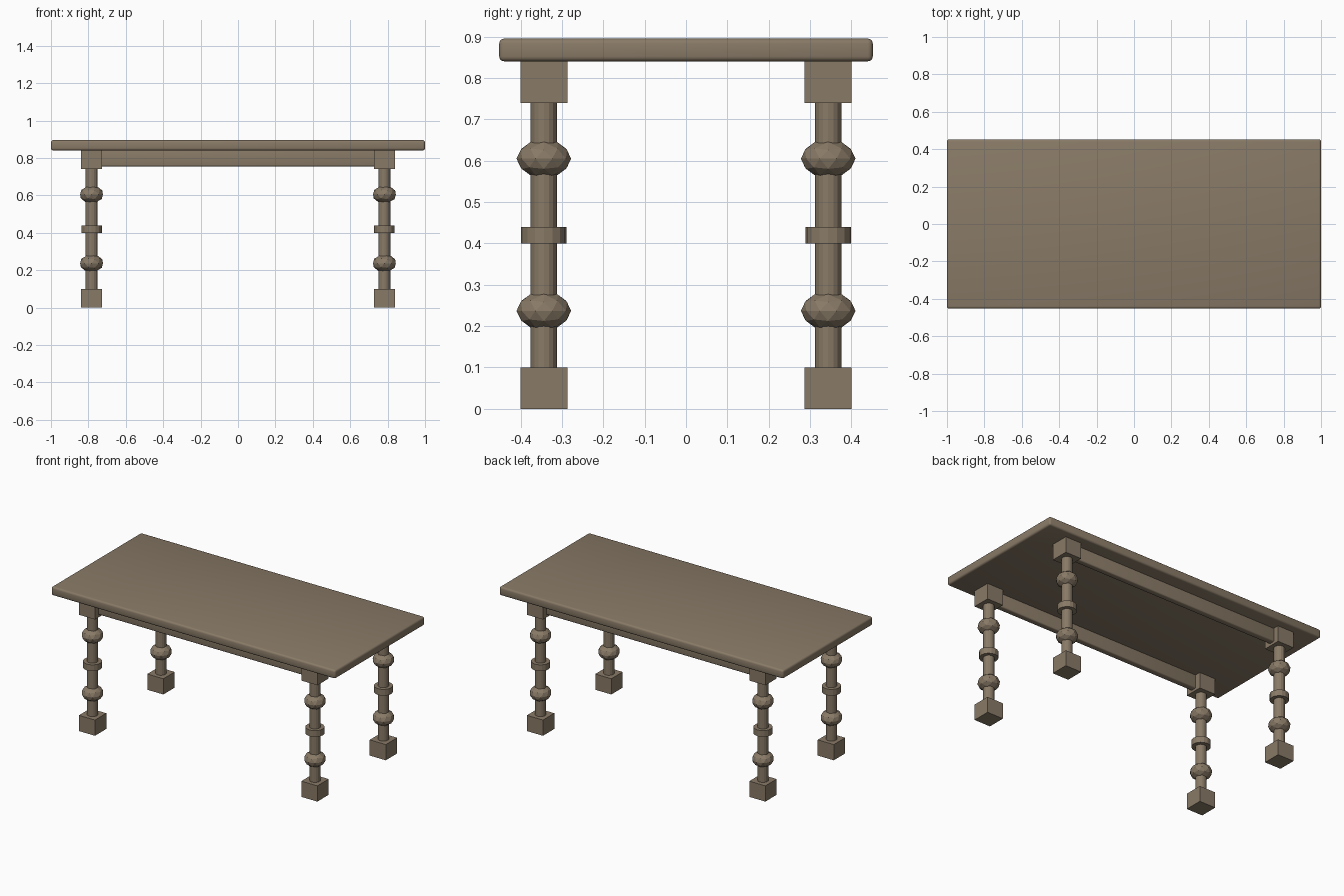
import bpy, math

if "Cube" in bpy.data.objects:
    bpy.data.objects.remove(bpy.data.objects["Cube"])

wood = bpy.data.materials.new("weathered wood")
wood.diffuse_color = (0.25, 0.195, 0.135, 1)
wood.use_nodes = True
wood.node_tree.nodes["Principled BSDF"].inputs["Base Color"].default_value = wood.diffuse_color

LEG_X, LEG_Y = 0.783, 0.344


def finish(name):
    o = bpy.context.object
    o.name = name
    o.data.materials.append(wood)
    return o


def box(name, loc, size, bevel=0):
    bpy.ops.mesh.primitive_cube_add(size=1, location=loc)
    o = finish(name)
    o.scale = size
    bpy.ops.object.transform_apply(location=False, rotation=False, scale=True)
    if bevel:
        m = o.modifiers.new("rounded edges", 'BEVEL')
        m.width = bevel
        m.segments = 3
        bpy.ops.object.shade_smooth()
    return o


def cylinder(name, x, y, r, z0, z1):
    bpy.ops.mesh.primitive_cylinder_add(vertices=16, radius=r, depth=z1 - z0,
                                        location=(x, y, (z0 + z1) / 2))
    finish(name)
    bpy.ops.object.shade_flat()


def ball(name, x, y, z):
    bpy.ops.mesh.primitive_ico_sphere_add(subdivisions=2, radius=0.066, location=(x, y, z))
    finish(name).scale = (0.97, 1, 0.71)


# table top
box("table_top", (0, 0, 0.868), (2.0, 0.904, 0.055), 0.012)

# turned legs with square blocks at both ends
for sy, yn in ((-1, "front"), (1, "back")):
    for sx, xn in ((-1, "left"), (1, "right")):
        x, y, n = sx * LEG_X, sy * LEG_Y, f"{yn}_{xn}_leg_"
        box(n + "foot", (x, y, 0.05), (0.113, 0.114, 0.1))
        box(n + "top_block", (x, y, 0.7915), (0.113, 0.114, 0.103))
        cylinder(n + "shaft", x, y, 0.032, 0.09, 0.75)
        cylinder(n + "ring", x, y, 0.055, 0.40, 0.44)
        ball(n + "lower_ball", x, y, 0.237)
        ball(n + "upper_ball", x, y, 0.605)
    # long rail between the legs
    box(yn + "_rail", (0, sy * LEG_Y, 0.80), (1.5, 0.04, 0.09), 0.008)
